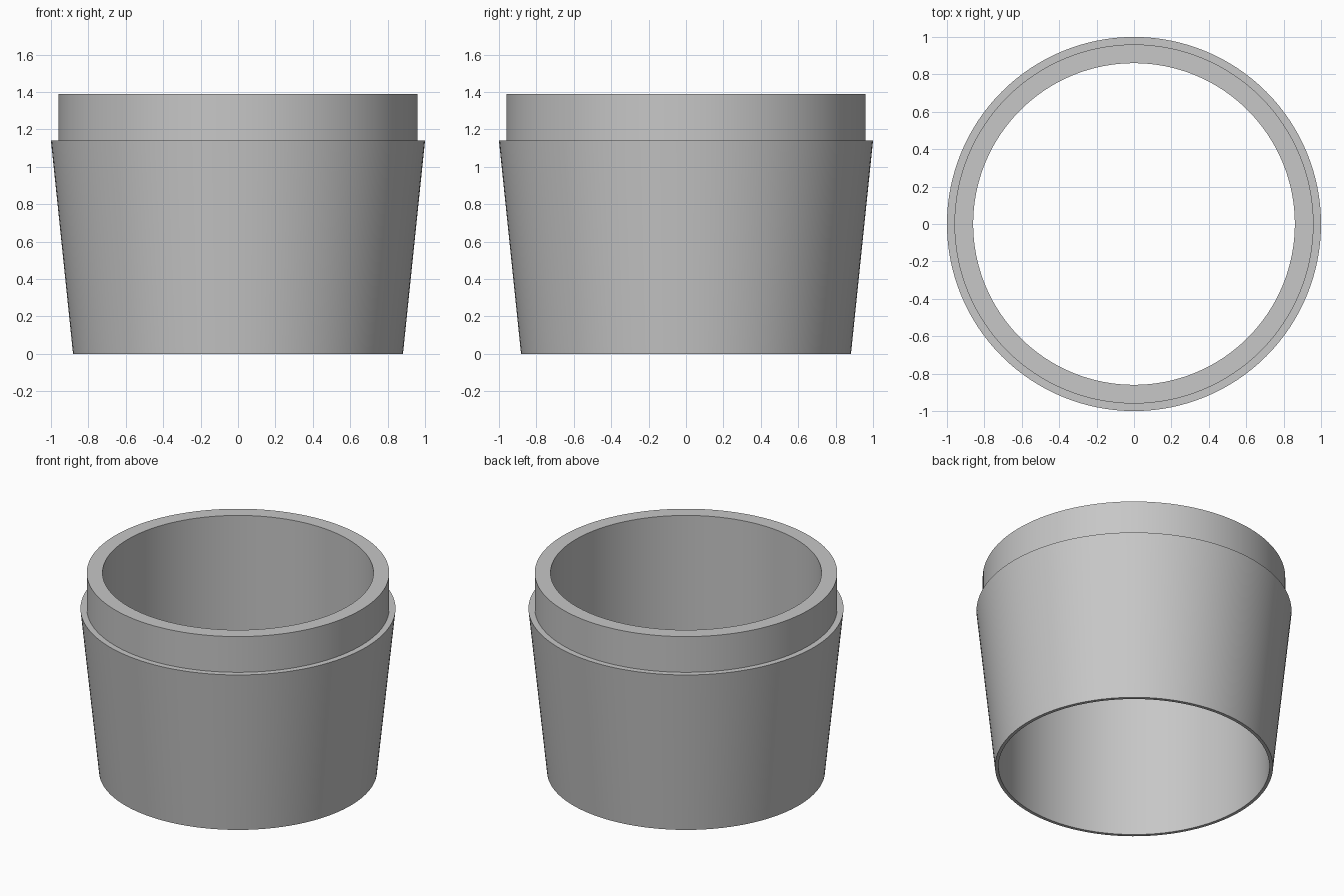
import bpy, bmesh, math

if "Cube" in bpy.data.objects:
    bpy.data.objects.remove(bpy.data.objects["Cube"])

SEGMENTS = 128

# One flat colour
grey = bpy.data.materials.new("plain_grey")
grey.diffuse_color = (0.57, 0.57, 0.57, 1)
grey.use_nodes = True
grey.node_tree.nodes["Principled BSDF"].inputs["Base Color"].default_value = grey.diffuse_color

# Closed wall section (radius, height): tapered body, stepped rim, straight bore
profile = [(0.86, 0), (0.882, 0), (1.0, 1.14), (0.96, 1.14), (0.96, 1.39), (0.86, 1.39)]

# Revolve the section around z
bm = bmesh.new()
rings = []
for i in range(SEGMENTS):
    a = 2 * math.pi * i / SEGMENTS
    rings.append([bm.verts.new((r * math.cos(a), r * math.sin(a), z)) for r, z in profile])
for i in range(SEGMENTS):
    here, there = rings[i], rings[(i + 1) % SEGMENTS]
    for j in range(len(profile)):
        k = (j + 1) % len(profile)
        bm.faces.new((here[j], there[j], there[k], here[k]))
bmesh.ops.recalc_face_normals(bm, faces=bm.faces)

mesh = bpy.data.meshes.new("tapered_sleeve")
bm.to_mesh(mesh)
bm.free()
mesh.materials.append(grey)
sleeve = bpy.data.objects.new("tapered_sleeve", mesh)
bpy.context.collection.objects.link(sleeve)

# Smooth walls, sharp rims
bpy.context.view_layer.objects.active = sleeve
sleeve.select_set(True)
bpy.ops.object.shade_smooth_by_angle(angle=math.radians(30))
